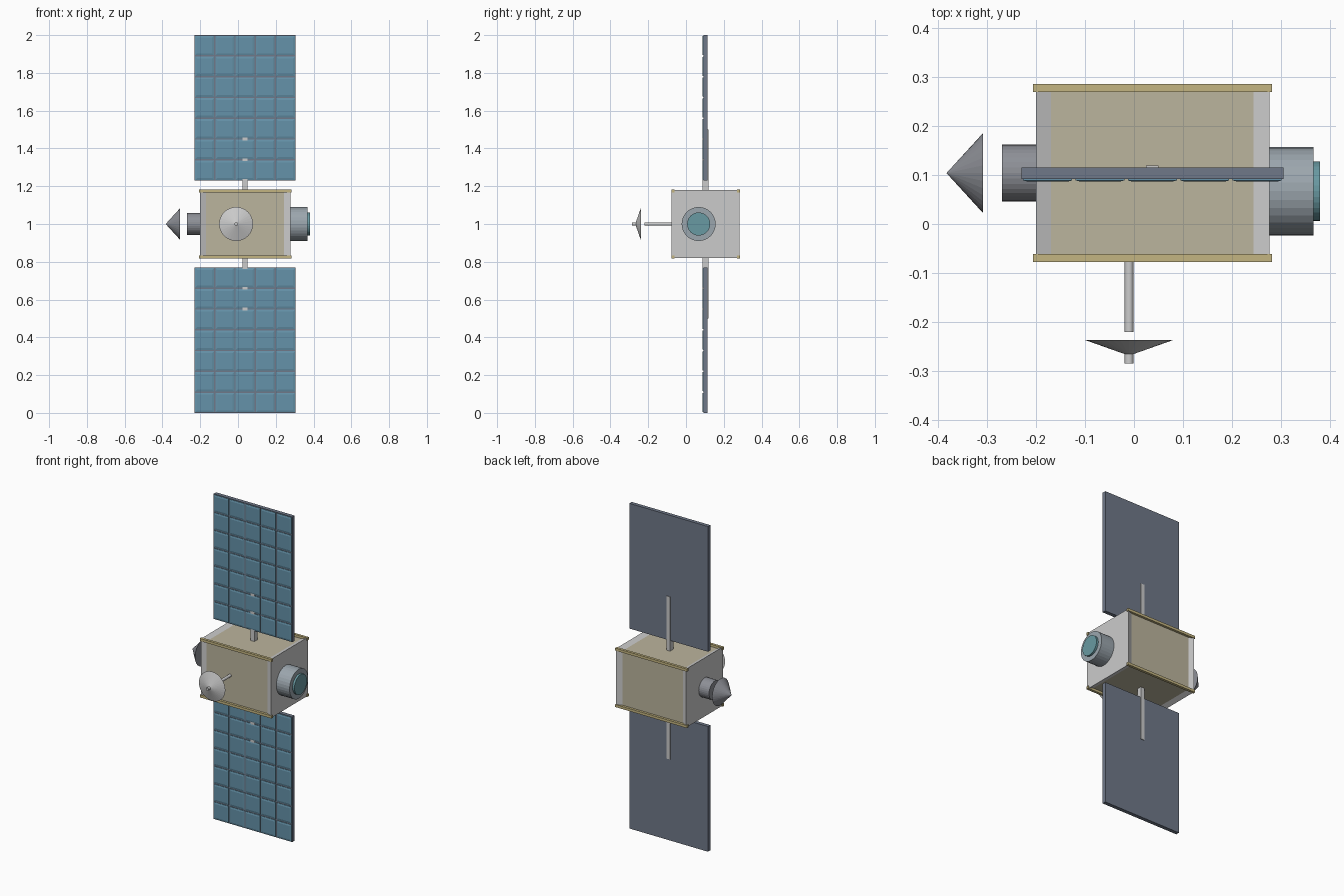
import bpy, bmesh
from mathutils import Vector, Matrix

if "Cube" in bpy.data.objects:
    bpy.data.objects.remove(bpy.data.objects["Cube"])

CY, CZ = 0.104, 1.0      # axis of the body
PX = 0.0375              # centre of the body and wings in x


def mat(name, col):
    m = bpy.data.materials.new(name)
    m.diffuse_color = (*col, 1)
    m.use_nodes = True
    m.node_tree.nodes["Principled BSDF"].inputs["Base Color"].default_value = m.diffuse_color
    return m


TAN = mat("tan_foil", (0.50, 0.46, 0.34))
GOLD = mat("gold_trim", (0.55, 0.46, 0.22))
SLATE = mat("dark_slate", (0.16, 0.19, 0.25))
BLUE = mat("cell_blue", (0.13, 0.29, 0.40))
TEAL = mat("lens_teal", (0.14, 0.32, 0.36))
STEEL = mat("blue_steel", (0.33, 0.38, 0.42))
DARK = mat("dark_grey", (0.27, 0.28, 0.31))


def finish(name, bm, *mats):
    bmesh.ops.recalc_face_normals(bm, faces=bm.faces)
    me = bpy.data.meshes.new(name)
    bm.to_mesh(me)
    bm.free()
    for m in mats:
        me.materials.append(m)
    ob = bpy.data.objects.new(name, me)
    bpy.context.collection.objects.link(ob)
    return ob


def box(name, lo, hi, *mats):
    bm = bmesh.new()
    lo, hi = Vector(lo), Vector(hi)
    bmesh.ops.create_cube(bm, size=1, matrix=Matrix.Translation((lo + hi) / 2)
                          @ Matrix.Diagonal((*(hi - lo), 1)))
    return finish(name, bm, *mats)


def cone(name, a, b, r1, r2, *mats):
    """Round part running from point a (radius r1) to point b (radius r2)."""
    a, b = Vector(a), Vector(b)
    d = b - a
    rot = d.to_track_quat('Z', 'Y').to_matrix().to_4x4()
    bm = bmesh.new()
    bmesh.ops.create_cone(bm, cap_ends=True, segments=32, radius1=r1, radius2=r2,
                          depth=d.length, matrix=Matrix.Translation((a + b) / 2) @ rot)
    return finish(name, bm, *mats)


def loft(bm, rings):
    """Skin four-sided rings and cap both ends; returns the side faces per step."""
    vs = [[bm.verts.new(p) for p in r] for r in rings]
    steps = [[bm.faces.new((p[i], p[(i + 1) % 4], q[(i + 1) % 4], q[i]))
              for i in range(4)] for p, q in zip(vs, vs[1:])]
    bm.faces.new(vs[0])
    bm.faces.new(vs[-1])
    return steps


CORNERS = [(-1, -1), (1, -1), (1, 1), (-1, 1)]

# body: square ends sloping in to recessed foil panels
bm = bmesh.new()
steps = loft(bm, [[(x, CY + h * s, CZ + h * t) for s, t in CORNERS]
                  for x, h in ((-0.2, .18), (-0.17, .167), (0.244, .167), (0.277, .18))])
for f in steps[1]:
    f.material_index = 1
finish("body", bm, mat("light_grey", (0.60, 0.60, 0.59)), TAN)

# gold rails along the four long edges
for i, (s, t) in enumerate(CORNERS):
    y, z = CY + .1735 * s, CZ + .1735 * t
    box(f"edge_rail_{i + 1}", (-0.206, y - .008, z - .008), (0.282, y + .008, z + .008), GOLD)

# solar wings above and below the body
for side, s in (("upper", 1), ("lower", -1)):
    def zspan(a, b):
        return sorted((CZ + s * a, CZ + s * b))
    z0, z1 = zspan(.23, 1)
    box(f"{side}_wing_panel", (-.23, .092, z0), (.305, .115, z1), SLATE)
    a, b = zspan(.16, .5)
    box(f"{side}_wing_strut", (PX - .0125, .088, a), (PX + .0125, .119, b))
    # 5 x 7 grid of bevelled cells
    bm = bmesh.new()
    for c in range(5):
        for r in range(7):
            x, z = -.23 + .107 * (c + .5), z0 + .11 * (r + .5)
            loft(bm, [[(x + p * (.05 - k), y, z + q * (.0515 - k)) for p, q in CORNERS]
                      for y, k in ((.093, 0), (.089, 0), (.0865, .010))])
    finish(f"{side}_solar_cells", bm, BLUE)

# thruster and its cone on the left end
cone("thruster_housing", (-.27, CY, CZ), (-.195, CY, CZ), .058, .058, DARK)
cone("thruster_cone", (-.308, CY, CZ), (-.383, CY, CZ), .082, 0, DARK)

# camera on the right end
cone("camera_barrel", (.27, .067, CZ), (.367, .067, CZ), .09, .09, STEEL)
cone("camera_lens", (.36, .067, CZ), (.380, .067, CZ), .061, .061, TEAL)

# dish antenna on the front
cone("antenna_mast", (-.01, -.06, CZ), (-.01, -.221, CZ), .009, .009)
cone("antenna_dish", (-.01, -.237, CZ), (-.01, -.266, CZ), .09, .008)
cone("antenna_feed", (-.01, -.262, CZ), (-.01, -.285, CZ), .009, .009)
